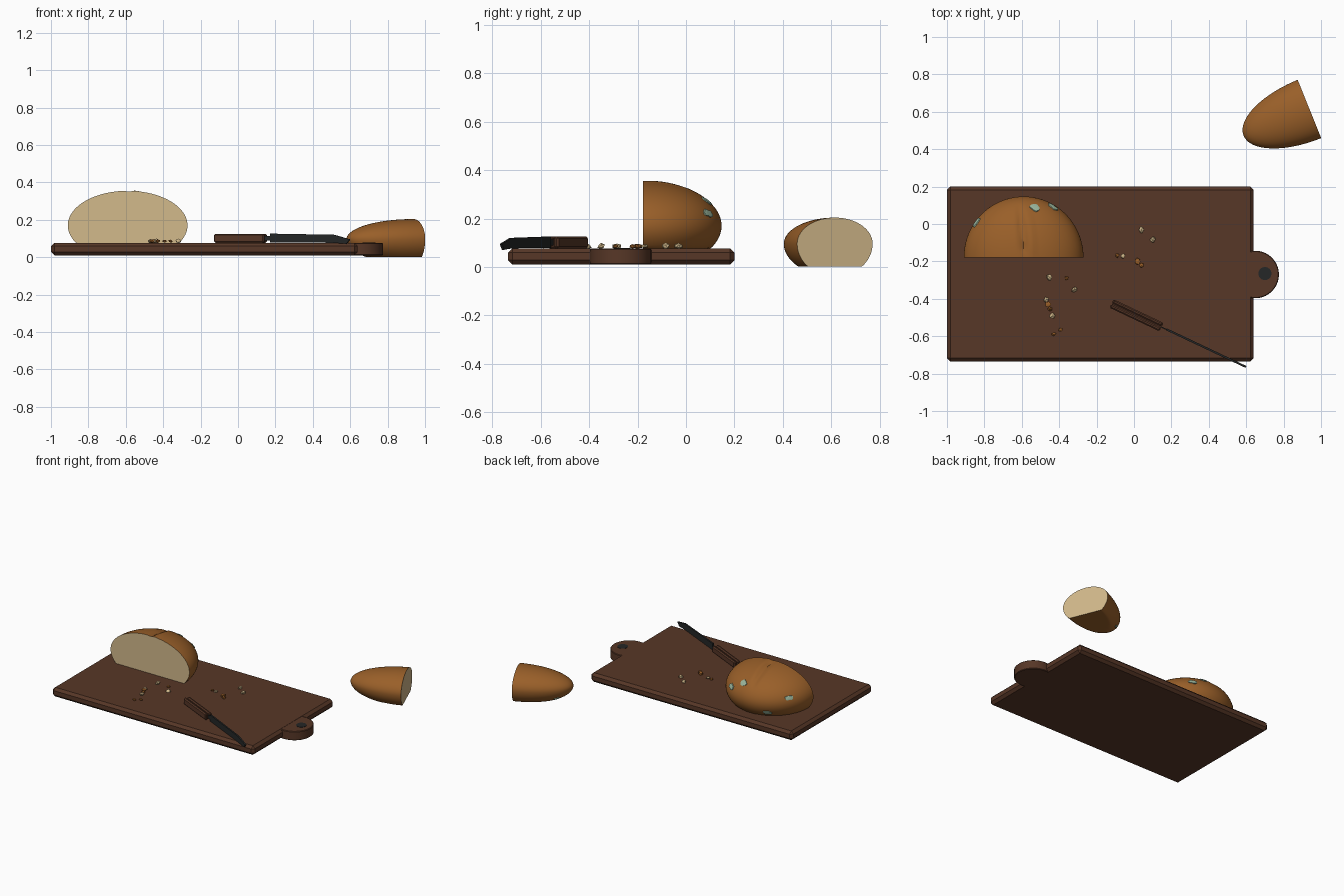
import bpy, bmesh, math, random
from mathutils import Vector, Matrix

random.seed(4)
cube = bpy.data.objects.get("Cube")
if cube:
    bpy.data.objects.remove(cube, do_unlink=True)


def material(name, r, g, b):
    m = bpy.data.materials.new(name)
    m.use_nodes = True
    m.diffuse_color = (r, g, b, 1)
    m.node_tree.nodes["Principled BSDF"].inputs["Base Color"].default_value = (r, g, b, 1)
    return m


WOOD = material("dark wood", 0.095, 0.038, 0.02)
CRUST = material("bread crust", 0.32, 0.115, 0.022)
CRUMB = material("bread crumb", 0.65, 0.49, 0.26)
MOLD = material("pale green mold", 0.32, 0.46, 0.33)
STEEL = material("blackened steel", 0.018, 0.02, 0.02)


def finish(name, bm, mats, matrix=Matrix(), bevel=0, smooth=None):
    bmesh.ops.recalc_face_normals(bm, faces=bm.faces)
    mesh = bpy.data.meshes.new(name)
    bm.to_mesh(mesh)
    bm.free()
    for m in mats:
        mesh.materials.append(m)
    obj = bpy.data.objects.new(name, mesh)
    bpy.context.collection.objects.link(obj)
    obj.matrix_world = matrix
    if bevel:
        mod = obj.modifiers.new("Bevel", "BEVEL")
        mod.width = bevel
        mod.segments = 1
    if smooth:
        bpy.ops.object.select_all(action="DESELECT")
        obj.select_set(True)
        bpy.context.view_layer.objects.active = obj
        bpy.ops.object.shade_smooth_by_angle(angle=math.radians(smooth))
    return obj


def box(name, low, high, mat, bevel=0, matrix=Matrix()):
    low, high = Vector(low), Vector(high)
    bm = bmesh.new()
    bmesh.ops.create_cube(bm, size=1)
    for v in bm.verts:
        v.co = Vector(a * b for a, b in zip(v.co, high - low)) + (low + high) / 2
    return finish(name, bm, [mat], matrix, bevel)


def disc(name, centre, radius, depth, mat, bevel=0):
    bm = bmesh.new()
    bmesh.ops.create_cone(bm, cap_ends=True, segments=40, radius1=radius, radius2=radius, depth=depth)
    return finish(name, bm, [mat], Matrix.Translation(centre), bevel, 30)


# Cutting board with rounded hanging tab and dark hole
box("cutting_board", (-1, -0.735, 0.01), (0.64, 0.2, 0.077), WOOD, 0.018)
disc("board_tab", (0.648, -0.27, 0.043), 0.127, 0.066, WOOD, 0.004)
disc("tab_hole", (0.70, -0.265, 0.076), 0.035, 0.004, STEEL)


# Bread halves: half ellipsoids, flat underneath, with a cut face at local y = 0
def shape(p, radii, drop, floor):
    z = p.z * (radii[2] if p.z > 0 else drop)
    return Vector((p.x * radii[0], p.y * radii[1], max(z, floor)))


def bread(name, radii, drop, floor, matrix, score):
    bm = bmesh.new()
    bmesh.ops.create_uvsphere(bm, u_segments=112, v_segments=40, radius=1)
    bmesh.ops.rotate(bm, verts=bm.verts, matrix=Matrix.Rotation(math.pi / 2, 3, "X"))
    bmesh.ops.bisect_plane(bm, geom=bm.verts[:] + bm.edges[:] + bm.faces[:],
                           plane_co=(0, 0, 0), plane_no=(0, 1, 0), clear_inner=True)
    rim = [e for e in bm.edges if e.is_boundary]
    for f in bmesh.ops.contextual_create(bm, geom=rim)["faces"]:
        f.material_index = 1
    for v in bm.verts:
        p = v.co.copy()
        v.co = shape(p, radii, drop, floor)
        # Baker's score along the top
        if score and p.z > 0:
            offset = (v.co.x + 0.01 - 0.1 * (0.15 - v.co.y)) / 0.028
            fade = max(0, 1 - (p.y / 0.88) ** 4) * (0.3 + min(0.7, p.y * 4))
            if -1 < offset < 1:
                v.co.z -= 0.016 * fade * (1 - abs(offset))
            elif 1 <= offset < 2.2:
                v.co.z += 0.004 * fade
    return finish(name, bm, [CRUST, CRUMB], matrix, 0, 40)


def mold_patch(name, spot, size, radii, drop, floor, matrix):
    # Ragged blotch wrapped onto the crust
    p = matrix.inverted() @ Vector(spot)
    n = Vector((p.x / radii[0], p.y / radii[1], p.z / (radii[2] if p.z > 0 else drop))).normalized()
    a = n.orthogonal().normalized()
    b = n.cross(a)
    bm = bmesh.new()
    count = 11
    hub = bm.verts.new(shape(n * 1.02, radii, drop, floor))
    rings = []
    wobble = [random.uniform(0.7, 1.25) for _ in range(count)]
    for scale, lift in ((0.55, 1.02), (1, 1.017), (1.05, 0.98)):
        ring = []
        for i in range(count):
            t = math.tau * i / count
            step = (a * math.cos(t) + b * math.sin(t)) * size * scale * wobble[i]
            ring.append(bm.verts.new(shape((n + step).normalized() * lift, radii, drop, floor)))
        rings.append(ring)
    for i in range(count):
        j = (i + 1) % count
        bm.faces.new((hub, rings[0][i], rings[0][j]))
        for inner, outer in zip(rings, rings[1:]):
            bm.faces.new((inner[i], outer[i], outer[j], inner[j]))
    finish(name, bm, [MOLD], matrix)


loaf = ((0.32, 0.325, 0.185), 0.185, -0.095, Matrix.Translation((-0.59, -0.178, 0.17)))
heel = ((0.168, 0.38, 0.108), 0.135, -0.094,
        Matrix.Translation((0.938, 0.615, 0.096)) @ Matrix.Rotation(math.radians(112), 4, "Z"))
bread("half_loaf", *loaf, True)
bread("loaf_heel", *heel, False)

spots = [(-0.84, 0.0, 0.215), (-0.53, 0.07, 0.268), (-0.44, 0.085, 0.22), (-0.73, 0.10, 0.11)]
for i, spot in enumerate(spots):
    mold_patch(f"mold_patch_{i + 1}", spot, 0.09, *loaf)
mold_patch("heel_mold_patch", (0.63, 0.58, 0.03), 0.07, *heel)

# Knife: two wooden scales around a tang, and a blade resting on its edge
knife = Matrix.Translation((-0.12, -0.425, 0.077)) @ Matrix.Rotation(math.radians(-25.3), 4, "Z")
for side, y in (("left", 0.003), ("right", -0.025)):
    box(f"knife_scale_{side}", (0, y, 0), (0.295, y + 0.022, 0.048), WOOD, 0.007, knife)
box("knife_core", (0.004, -0.006, 0.006), (0.291, 0.006, 0.038), WOOD, 0, knife)
box("knife_tang", (0.28, -0.003, 0.012), (0.34, 0.003, 0.036), STEEL, 0, knife)

outline = [(0.325, 0.002), (0.325, 0.049), (0.70, 0.043), (0.795, 0.018), (0.775, -0.006), (0.70, 0.0)]
bm = bmesh.new()
face = bm.faces.new([bm.verts.new((x, -0.005, z)) for x, z in outline])
extruded = bmesh.ops.extrude_face_region(bm, geom=[face])["geom"]
for v in extruded:
    if isinstance(v, bmesh.types.BMVert):
        v.co.y += 0.011
finish("knife_blade", bm, [STEEL], knife)

# Scattered crumbs
crusty = [(-0.36, -0.29), (-0.46, -0.43), (-0.45, -0.455), (-0.39, -0.565), (-0.43, -0.59),
          (-0.09, -0.17), (0.02, -0.2), (0.04, -0.22)]
soft = [(-0.45, -0.285), (-0.32, -0.35), (-0.47, -0.405), (-0.435, -0.49),
        (-0.06, -0.17), (0.04, -0.03), (0.1, -0.085)]
for kind, mat, places in (("crust", CRUST, crusty), ("soft", CRUMB, soft)):
    for i, (x, y) in enumerate(places):
        bm = bmesh.new()
        bmesh.ops.create_icosphere(bm, subdivisions=1, radius=random.uniform(0.011, 0.018))
        for v in bm.verts:
            v.co *= random.uniform(0.7, 1.25)
            v.co.z *= 0.75
        finish(f"{kind}_crumb_{i + 1}", bm, [mat], Matrix.Translation((x, y, 0.086)))
